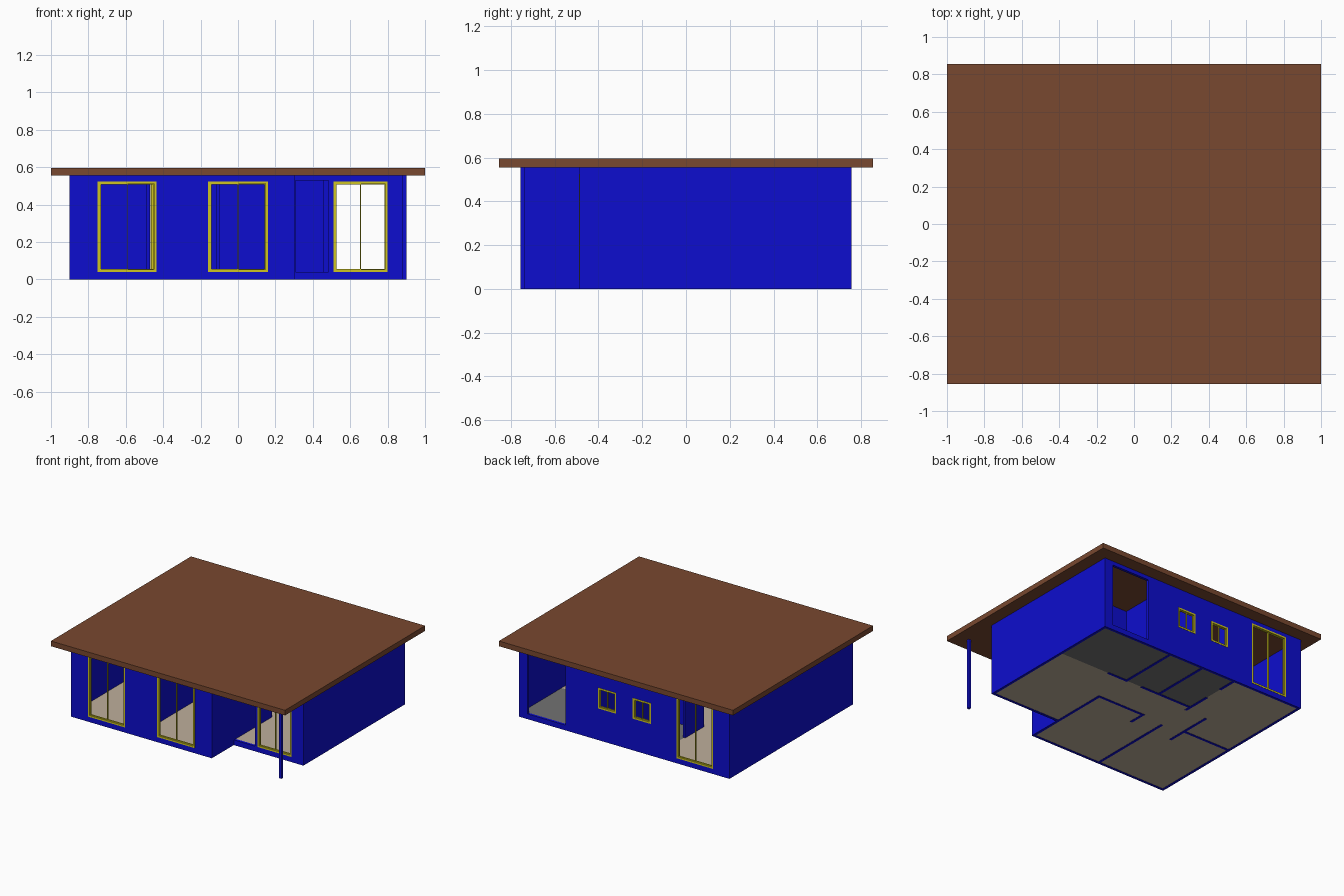
import bpy, bmesh
from mathutils import Vector

if "Cube" in bpy.data.objects:
    bpy.data.objects.remove(bpy.data.objects["Cube"])


def material(name, rgb):
    m = bpy.data.materials.new(name)
    m.diffuse_color = (*rgb, 1)
    m.use_nodes = True
    m.node_tree.nodes["Principled BSDF"].inputs["Base Color"].default_value = m.diffuse_color
    return m


BLUE = material("wall_blue", (0.004, 0.004, 0.62))
BROWN = material("roof_brown", (0.19, 0.065, 0.029))
YELLOW = material("frame_yellow", (0.62, 0.56, 0.015))
BEIGE = material("floor_beige", (0.52, 0.43, 0.33))
GREY = material("tile_grey", (0.17, 0.17, 0.17))

T = 0.02        # wall thickness
H = 0.557       # wall height
SILL, HEAD = 0.04, 0.525


def slab(name, mat, plane, rect, holes, w0, w1):
    """Rectangle with rectangular holes, extruded from w0 to w1 along the third axis.
    plane: 'xz' (extrude y), 'yz' (extrude x) or 'xy' (extrude z)."""
    iu, iv = "xyz".index(plane[0]), "xyz".index(plane[1])
    iw = 3 - iu - iv
    us = sorted({rect[0], rect[1], *[c for h in holes for c in h[:2]]})
    vs = sorted({rect[2], rect[3], *[c for h in holes for c in h[2:]]})
    bm = bmesh.new()

    def point(u, v):
        p = [0, 0, 0]
        p[iu], p[iv], p[iw] = u, v, w0
        return bm.verts.new(p)

    for u0, u1 in zip(us, us[1:]):
        for v0, v1 in zip(vs, vs[1:]):
            cu, cv = (u0 + u1) / 2, (v0 + v1) / 2
            if any(h[0] < cu < h[1] and h[2] < cv < h[3] for h in holes):
                continue
            bm.faces.new([point(u0, v0), point(u1, v0), point(u1, v1), point(u0, v1)])
    bmesh.ops.remove_doubles(bm, verts=bm.verts, dist=1e-5)
    ext = bmesh.ops.extrude_face_region(bm, geom=bm.faces[:], use_keep_orig=True)
    move = Vector((0, 0, 0))
    move[iw] = w1 - w0
    bmesh.ops.translate(bm, vec=move,
                        verts=[g for g in ext["geom"] if isinstance(g, bmesh.types.BMVert)])
    bmesh.ops.recalc_face_normals(bm, faces=bm.faces)
    me = bpy.data.meshes.new(name)
    bm.to_mesh(me)
    bm.free()
    me.materials.append(mat)
    ob = bpy.data.objects.new(name, me)
    bpy.context.collection.objects.link(ob)
    return ob


def window(name, o, y):
    """Yellow frame with two narrow sashes in an opening o; y is the wall centre."""
    x0, x1, z0, z1 = o
    f, s = 0.013, 0.004
    mid = (x0 + x1) / 2
    slab(name + "_frame", YELLOW, "xz", o, [(x0 + f, x1 - f, z0 + f, z1 - f)],
         y - 0.012, y + 0.012)
    for side, a, b, dy in (("left", x0 + f, mid + s / 2, -0.003),
                           ("right", mid - s / 2, x1 - f, 0.003)):
        slab(f"{name}_sash_{side}", YELLOW, "xz", (a, b, z0 + f, z1 - f),
             [(a + s, b - s, z0 + f + s, z1 - f - s)], y + dy - 0.003, y + dy + 0.003)


# Roof slab
slab("roof", BROWN, "xy", (-1, 1, -0.855, 0.855), [], 0.555, 0.595)

# Openings
front_wins = [(-0.75, -0.435, SILL, HEAD), (-0.16, 0.16, SILL, HEAD)]
porch_win = (0.51, 0.80, SILL, HEAD)
entry = (0.307, 0.485, SILL, 0.53)
back_door = (0.50, 0.825, SILL, HEAD)
back_wins = [(-0.76, -0.45, SILL, HEAD),
             (-0.229, -0.075, 0.245, 0.405), (0.07, 0.224, 0.245, 0.405)]

# Outer walls
slab("front_wall", BLUE, "xz", (-0.9, 0.305, 0, H), front_wins, -0.755, -0.755 + T)
slab("porch_wall", BLUE, "xz", (0.305, 0.9, 0, H), [entry, porch_win], -0.487, -0.487 + T)
slab("back_wall", BLUE, "xz", (-0.9, 0.9, 0, H), back_wins + [back_door], 0.755 - T, 0.755)
slab("left_wall", BLUE, "yz", (-0.755 + T, 0.755 - T, 0, H), [], -0.9, -0.9 + T)
slab("right_wall", BLUE, "yz", (-0.487 + T, 0.755 - T, 0, H), [], 0.9 - T, 0.9)
slab("porch_post", BLUE, "xy", (0.88, 0.9, -0.755, -0.735), [], 0, H)

# Windows
for i, o in enumerate(front_wins):
    window(f"front_window_{i}", o, -0.745)
for i, o in enumerate(back_wins):
    window(f"back_window_{i}", o, 0.745)
window("porch_window", porch_win, -0.477)

# Inner walls running along y: x centre, y start, y end
for i, (x, a, b) in enumerate([(0.295, -0.735, -0.02), (-0.107, -0.16, -0.04),
                               (-0.30, -0.735, -0.05), (-0.48, -0.175, 0.215),
                               (-0.295, 0.215, 0.445), (-0.295, 0.59, 0.735),
                               (-0.005, 0.274, 0.735), (0.29, 0.274, 0.735)]):
    slab(f"inner_wall_lengthwise_{i}", BLUE, "yz", (a, b, 0, H), [], x - T / 2, x + T / 2)

# Inner walls running along x: y centre, x start, x end
for i, (y, a, b) in enumerate([(-0.03, -0.117, 0.285), (-0.025, -0.88, -0.49),
                               (0.264, 0.28, 0.46), (0.264, -0.285, 0.154)]):
    slab(f"inner_wall_crosswise_{i}", BLUE, "xz", (a, b, 0, H), [], y - T / 2, y + T / 2)

# Floors: beige rooms around the tiled kitchen and bathrooms
tiles = (-0.295, 0.885, 0.264, 0.74)
slab("room_floor", BEIGE, "xy", (-0.885, 0.885, -0.74, 0.74),
     [tiles, (0.30, 0.885, -0.74, -0.472)], 0.002, SILL - 0.002)
slab("tiled_floor", GREY, "xy", tiles, [], 0.002, SILL - 0.002)
